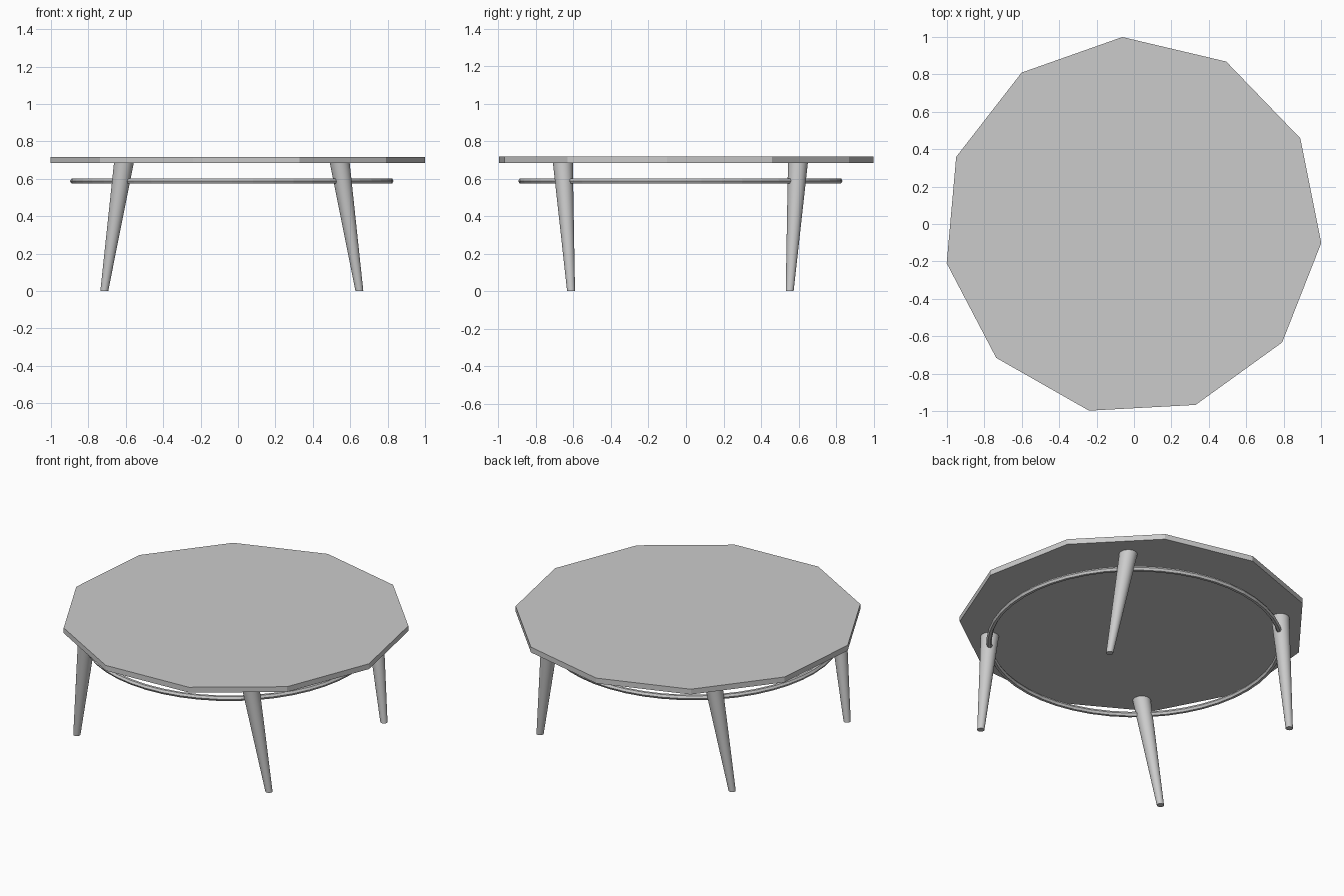
import bpy, bmesh
from math import cos, sin, tau, radians

if "Cube" in bpy.data.objects:
    bpy.data.objects.remove(bpy.data.objects["Cube"])

CX, CY = -0.033, -0.03          # centre of the leg frame


def make_object(name, bm, smooth=False):
    bmesh.ops.recalc_face_normals(bm, faces=bm.faces)
    me = bpy.data.meshes.new(name)
    bm.to_mesh(me)
    bm.free()
    ob = bpy.data.objects.new(name, me)
    bpy.context.collection.objects.link(ob)
    if smooth:
        bpy.ops.object.select_all(action='DESELECT')
        ob.select_set(True)
        bpy.context.view_layer.objects.active = ob
        bpy.ops.object.shade_smooth_by_angle(angle=radians(40))
    return ob


def prism(name, sides, start, bottom, top, smooth=False):
    """Loft between two horizontal polygons given as (x, y, z, radius)."""
    bm = bmesh.new()
    loops = []
    for x, y, z, r in (bottom, top):
        loops.append([bm.verts.new((x + r * cos(start + tau * i / sides),
                                    y + r * sin(start + tau * i / sides), z))
                      for i in range(sides)])
    lo, hi = loops
    for i in range(sides):
        j = (i + 1) % sides
        bm.faces.new((lo[i], lo[j], hi[j], hi[i]))
    bm.faces.new(lo[::-1])
    bm.faces.new(hi)
    return make_object(name, bm, smooth)


# Eleven-sided table top
prism("table_top", 11, radians(-5.1),
      (-0.008, -0.012, 0.684, 1.013), (-0.008, -0.012, 0.718, 1.013))

# Four tapered, splayed legs
for side, sx in (("left", -1), ("right", 1)):
    for end, sy in (("front", -1), ("back", 1)):
        prism(f"{end}_{side}_leg", 32, 0,
              (CX + sx * 0.682, CY + sy * 0.583, 0.0, 0.021),
              (CX + sx * 0.577, CY + sy * 0.627, 0.686, 0.053), True)

# Thin hoop running through the legs
bpy.ops.mesh.primitive_torus_add(location=(CX, CY, 0.588), major_segments=48,
                                 minor_segments=6, major_radius=0.849,
                                 minor_radius=0.016)
bpy.context.object.name = "hoop_stretcher"
